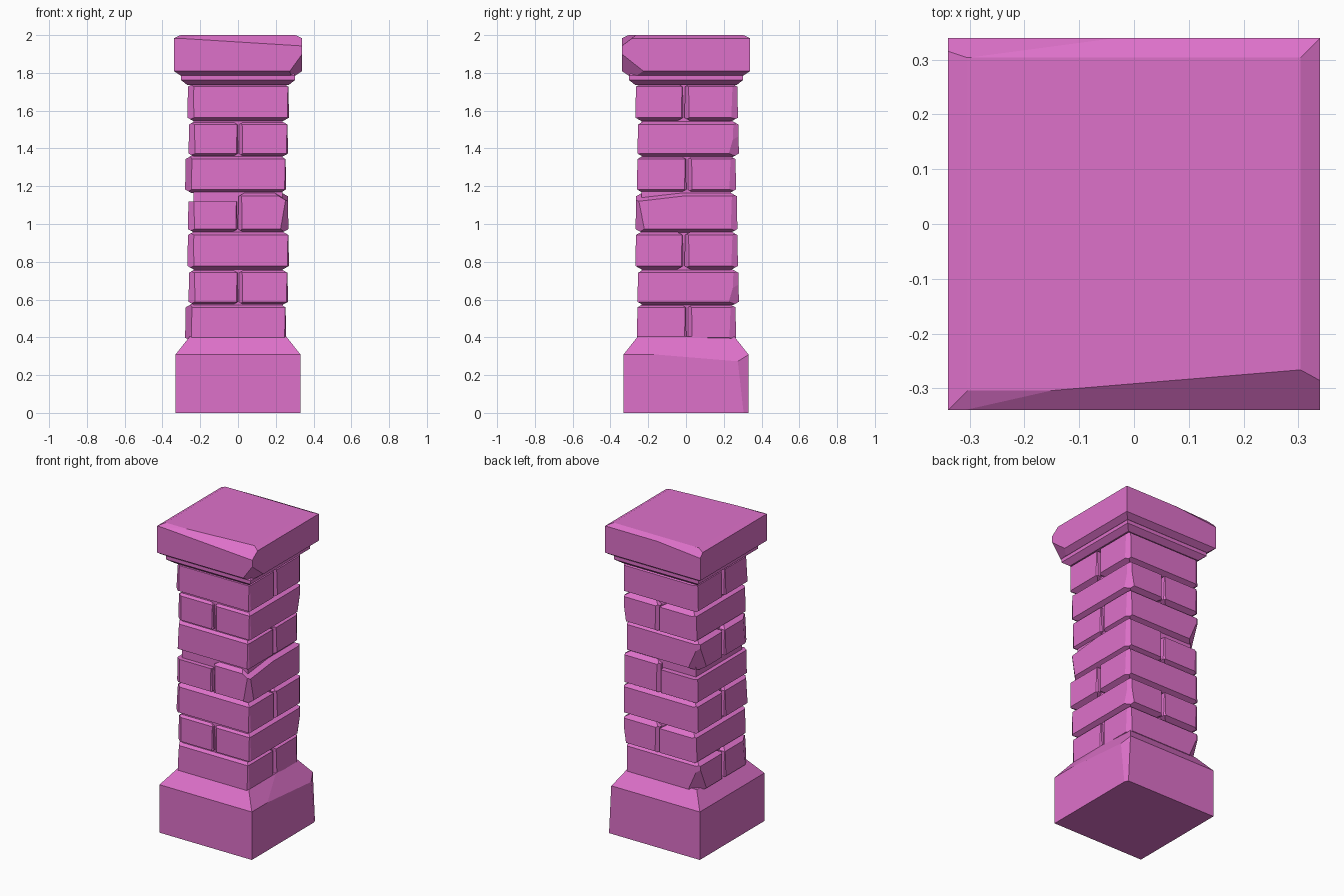
import bpy
import bmesh
from mathutils import Vector

cube = bpy.data.objects.get("Cube")
if cube:
    bpy.data.objects.remove(cube)

PINK = (0.73, 0.165, 0.59, 1)
pink = bpy.data.materials.new("pink stone")
pink.use_nodes = True
pink.diffuse_color = PINK
pink.node_tree.nodes["Principled BSDF"].inputs["Base Color"].default_value = PINK


def cut(bm, a, b, c):
    """Knock off the stone beyond the plane through three points."""
    a, b, c = Vector(a), Vector(b), Vector(c)
    normal = (b - a).cross(c - a).normalized()
    middle = sum((v.co for v in bm.verts), Vector()) / len(bm.verts)
    if (middle - a).dot(normal) > 0:
        normal = -normal
    geom = bm.verts[:] + bm.edges[:] + bm.faces[:]
    bmesh.ops.bisect_plane(bm, geom=geom, plane_co=a, plane_no=normal, clear_outer=True)
    bmesh.ops.holes_fill(bm, edges=[e for e in bm.edges if e.is_boundary])


def stone(name, x, y, rings, corners=(), chips=()):
    """Stack of rectangles (height, inset), then cut corners and chips."""
    bm = bmesh.new()
    loops = []
    for z, inset in rings:
        x0, x1, y0, y1 = x[0] + inset, x[1] - inset, y[0] + inset, y[1] - inset
        loops.append([bm.verts.new((*p, z)) for p in ((x0, y0), (x1, y0), (x1, y1), (x0, y1))])
    bm.faces.new(loops[0][::-1])
    bm.faces.new(loops[-1])
    for low, high in zip(loops, loops[1:]):
        for i in range(4):
            j = (i + 1) % 4
            bm.faces.new((low[i], low[j], high[j], high[i]))
    for sx, sy, dx, dy in corners:
        cx, cy = x[sx], y[sy]
        px, py = cx + (dx if sx == 0 else -dx), cy + (dy if sy == 0 else -dy)
        cut(bm, (px, cy, 0), (cx, py, 0), (px, cy, 1))
    for chip in chips:
        cut(bm, *chip)
    bmesh.ops.recalc_face_normals(bm, faces=bm.faces[:])
    mesh = bpy.data.meshes.new(name)
    bm.to_mesh(mesh)
    bm.free()
    mesh.materials.append(pink)
    bpy.context.collection.objects.link(bpy.data.objects.new(name, mesh))


def course(index, z0, z1, x, y, split_x, seam, chips=()):
    """Two bricks side by side, split across x or across y."""
    rings = [(z0, 0.032), (z0 + 0.018, 0), (z1 - 0.018, 0.003), (z1, 0.035)]
    for half in (0, 1):
        bx, by = list(x), list(y)
        (bx if split_x else by)[1 - half] = seam[half]
        # Inner corners along the seam are small, outer ones are uneven
        corners = []
        for sx in (0, 1):
            for sy in (0, 1):
                inner = (sx if split_x else sy) != half
                if inner:
                    size = (0.022, 0.025) if half else (0.008, 0.01)
                else:
                    size = {(0, 0): (0.035, 0.025), (1, 0): (0.008, 0.014),
                            (1, 1): (0.018, 0.035), (0, 1): (0.03, 0.018)}[sx, sy]
                corners.append((sx, sy, *size))
        mine = [points for side, points in chips if side == half]
        stone(f"brick_{index}_{half + 1}", bx, by, rings, corners, mine)


# Plinth with sloped shoulders and a broken back corner
stone("plinth", (-0.33, 0.33), (-0.33, 0.33),
      [(0, 0), (0.31, 0), (0.405, 0.075)], chips=[
          ((0.33, 0.27, 0.31), (0.33, 0.305, 0), (0.305, 0.33, 0.28)),
          ((0.33, -0.17, 0.31), (0.33, 0.13, 0.285), (0.29, 0, 0.355))])

# Mortar core
stone("core", (-0.235, 0.235), (-0.235, 0.235), [(0.3, 0), (1.78, 0)])

# Brick courses: the first three repeat above the odd middle one
for index, lift in ((1, 0), (5, 0.785)):
    course(index, 0.38 + lift, 0.577 + lift, (-0.28, 0.255), (-0.26, 0.265), False,
           (0.002, 0.008), [
               (0, ((-0.28, -0.2, 0.4 + lift), (-0.25, -0.26, 0.4 + lift), (-0.24, -0.26, 0.57 + lift))),
               (1, ((-0.28, 0.2, 0.42 + lift), (-0.22, 0.265, 0.44 + lift), (-0.27, 0.265, 0.56 + lift)))])
for index, lift in ((2, 0), (6, 0.785)):
    course(index, 0.57 + lift, 0.76 + lift, (-0.262, 0.265), (-0.257, 0.28), True,
           (0, 0.003), [
               (1, ((0.265, 0.265, 0.74 + lift), (0.265, 0.23, 0.6 + lift), (0.235, 0.28, 0.6 + lift)))])
for index, lift in ((3, 0), (7, 0.785)):
    course(index, 0.76 + lift, 0.96 + lift, (-0.268, 0.27), (-0.268, 0.275), False,
           (-0.015, -0.008), [
               (0, ((-0.23, -0.268, 0.94 + lift), (-0.245, -0.268, 0.77 + lift), (-0.268, -0.24, 0.85 + lift)))])
course(4, 0.955, 1.165, (-0.265, 0.267), (-0.267, 0.272), True, (-0.003, 0), [
    (0, ((-0.003, -0.267, 1.12), (-0.03, -0.267, 1.12), (-0.003, -0.235, 1.12))),
    (1, ((0.267, 0.02, 1.15), (0.267, -0.24, 1.12), (0.2, -0.24, 1.16))),
    (1, ((0.25, -0.267, 1.13), (0.267, -0.22, 0.97), (0.225, -0.267, 0.97)))])

# Moulding under the cap
stone("moulding", (-0.302, 0.302), (-0.302, 0.302),
      [(1.735, 0.035), (1.762, 0), (1.785, 0), (1.8, 0.012)])

# Cap slab with chipped edges
stone("cap", (-0.34, 0.34), (-0.34, 0.34),
      [(1.787, 0.035), (1.81, 0), (1.983, 0), (2, 0.036)], chips=[
          ((0.34, -0.34, 1.9), (0.275, -0.34, 1.81), (0.34, -0.22, 1.805)),
          ((-0.15, -0.304, 2), (-0.31, -0.34, 1.983), (0.06, -0.34, 1.96)),
          ((-0.3, 0.304, 2), (-0.03, 0.34, 1.983), (-0.34, 0.34, 1.955))])
